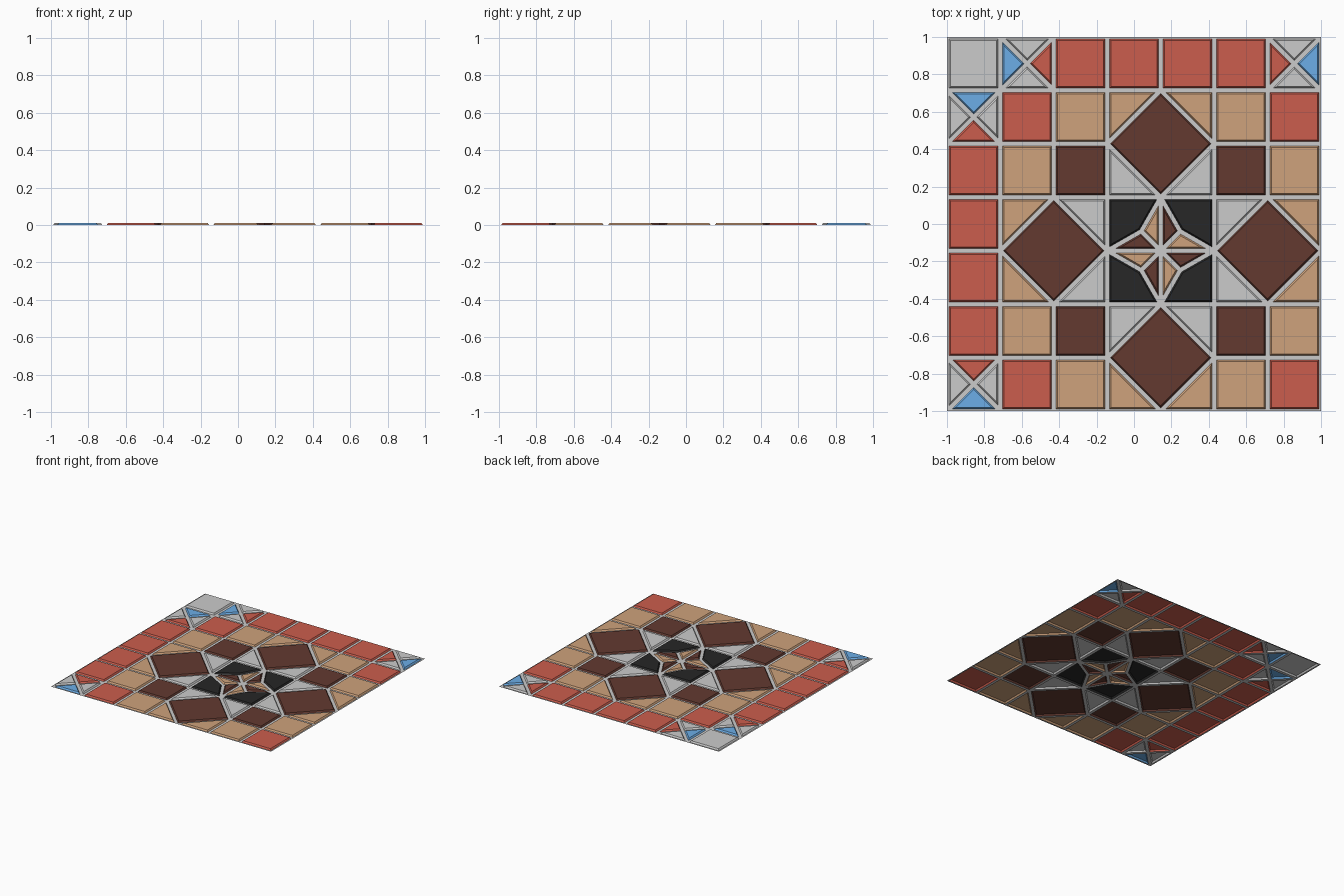
import bpy, bmesh
from mathutils import Vector

if "Cube" in bpy.data.objects:
    bpy.data.objects.remove(bpy.data.objects["Cube"])

C = 2 / 7          # cell size
GAP = 0.012        # half seam width
SLOPE = 0.008      # width of the sloped patch edge
H = 0.012          # patch height

COLOURS = {
    "red": (0.60, 0.11, 0.075, 1), "tan": (0.62, 0.36, 0.20, 1),
    "brown": (0.125, 0.042, 0.03, 1), "black": (0.02, 0.02, 0.02, 1),
    "blue": (0.15, 0.42, 0.80, 1), "grey": None,
}
meshes = {name: bmesh.new() for name in list(COLOURS) + ["seam"]}


def inset(pts, d):
    """Offset a convex counter-clockwise polygon inwards by d."""
    out = []
    for i, p in enumerate(pts):
        a = (p - pts[i - 1]).normalized()
        b = (pts[(i + 1) % len(pts)] - p).normalized()
        na, nb = Vector((-a.y, a.x)), Vector((-b.y, b.x))
        out.append(p + (na + nb) * d / (1 + na.dot(nb)))
    return out


def ring(bm, a, za, b, zb):
    """Band of quads between two matching outlines."""
    va = [bm.verts.new((p.x, p.y, za)) for p in a]
    vb = [bm.verts.new((p.x, p.y, zb)) for p in b]
    for i in range(len(a)):
        j = (i + 1) % len(a)
        bm.faces.new((va[i], va[j], vb[j], vb[i]))
    return vb


def patch(colour, *pts):
    """Raised patch with sloped edges and a flat seam around it."""
    pts = [Vector(p) for p in pts]
    if sum(pts[i - 1].cross(pts[i]) for i in range(len(pts))) < 0:
        pts.reverse()
    foot, top = inset(pts, GAP), inset(pts, GAP + SLOPE)
    ring(meshes["seam"], pts, 0, foot, 0)
    meshes[colour].faces.new(ring(meshes[colour], foot, 0, top, H))


def cell(col, row):
    """Corners of a grid cell, row 0 at the back: BL, BR, TR, TL."""
    x, y = -1 + col * C, 1 - (row + 1) * C
    return (x, y), (x + C, y), (x + C, y + C), (x, y + C)


def split_square(col, row, bottom, right, top, left):
    p = cell(col, row)
    mid = (p[0][0] + C / 2, p[0][1] + C / 2)
    for i, colour in enumerate((bottom, right, top, left)):
        patch(colour, p[i], p[(i + 1) % 4], mid)


def diamond(cx, cy, outer):
    """Diamond block; the two corners towards 'outer' are tan, others grey."""
    patch("brown", (cx + C, cy), (cx, cy + C), (cx - C, cy), (cx, cy - C))
    for sx in (-1, 1):
        for sy in (-1, 1):
            colour = "tan" if sx * outer[0] + sy * outer[1] > 0 else "grey"
            patch(colour, (cx + sx * C, cy + sy * C), (cx + sx * C, cy), (cx, cy + sy * C))


# plain squares, row by row from the back
layout = ["g.rrrr.", ".rt..tr", "rtb..bt", "r......", "r......", "rtb..bt", ".rt..tr"]
names = {"g": "grey", "r": "red", "t": "tan", "b": "brown"}
for r, line in enumerate(layout):
    for c, ch in enumerate(line):
        if ch in names:
            patch(names[ch], *cell(c, r))

# squares split into four triangles
split_square(1, 0, "grey", "red", "grey", "blue")
split_square(6, 0, "grey", "blue", "grey", "red")
split_square(0, 1, "red", "grey", "blue", "grey")
split_square(0, 6, "blue", "grey", "red", "grey")

# diamonds around the centre block
m = C / 2
for dx, dy in ((0, 1), (1, 0), (0, -1), (-1, 0)):
    diamond(m + dx * 2 * C, -m + dy * 2 * C, (dx, dy))

# central pinwheel star with black corners
q = 0.104
for ax in (Vector((0, 1)), Vector((1, 0)), Vector((0, -1)), Vector((-1, 0))):
    mid, side = Vector((m, -m)), Vector((-ax.y, ax.x))
    tip = mid + ax * C
    patch("tan", mid, tip, mid + (ax + side) * q)
    patch("brown", mid, tip, mid + (ax - side) * q)
    patch("black", tip, mid + (ax + side) * C, mid + side * C, mid + (ax + side) * q)

# one object per colour
for name, bm in meshes.items():
    bmesh.ops.remove_doubles(bm, verts=bm.verts, dist=1e-5)
    label = "seam_grid" if name == "seam" else name + "_patches"
    me = bpy.data.meshes.new(label)
    bm.to_mesh(me)
    bm.free()
    ob = bpy.data.objects.new(label, me)
    bpy.context.collection.objects.link(ob)
    if COLOURS.get(name):
        mat = bpy.data.materials.new(name)
        mat.diffuse_color = COLOURS[name]
        mat.use_nodes = True
        mat.node_tree.nodes["Principled BSDF"].inputs["Base Color"].default_value = mat.diffuse_color
        me.materials.append(mat)
